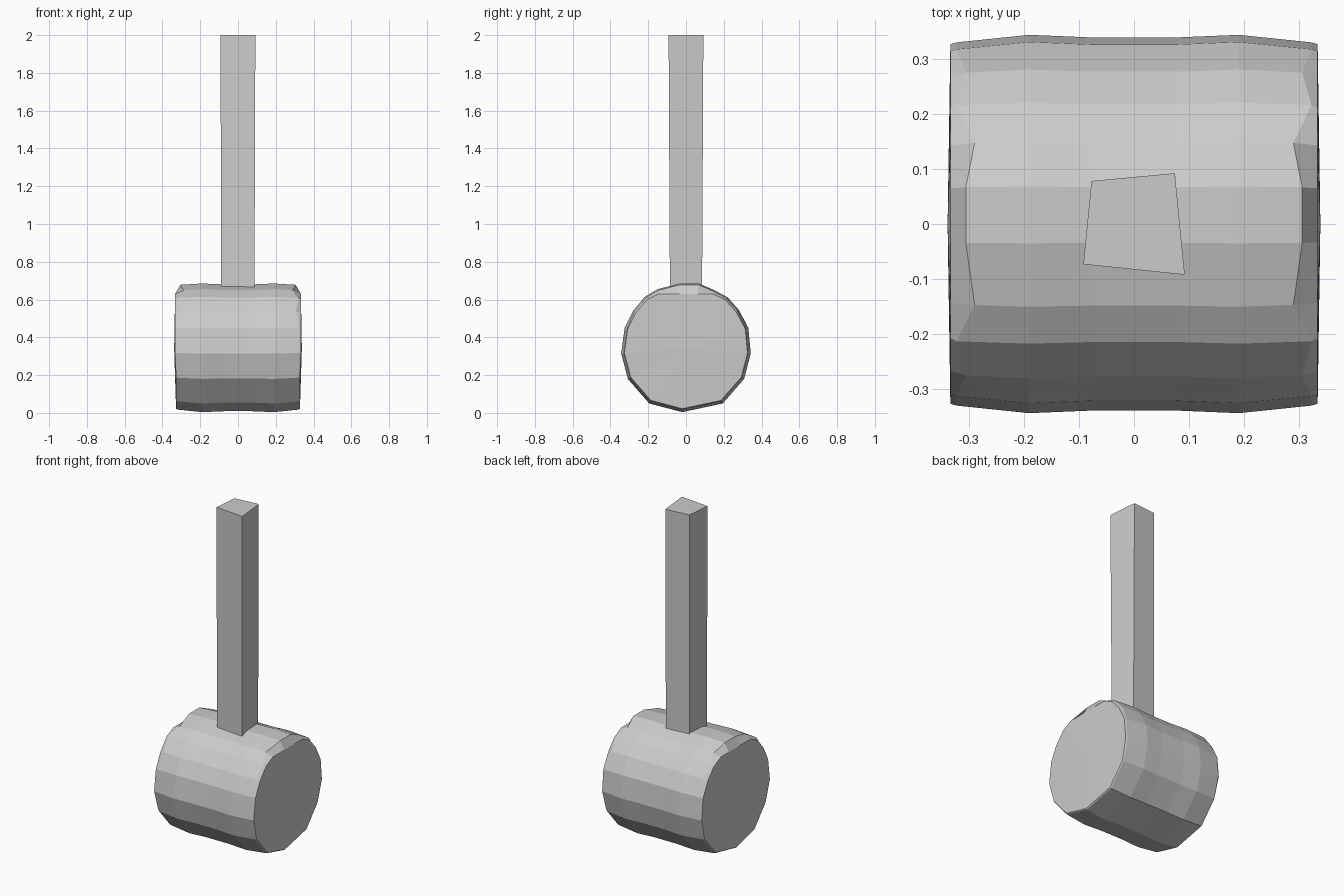
import bpy, bmesh

if "Cube" in bpy.data.objects:
    bpy.data.objects.remove(bpy.data.objects["Cube"])

grey = bpy.data.materials.new("plain grey")
grey.diffuse_color = (0.6, 0.6, 0.6, 1)
grey.use_nodes = True
grey.node_tree.nodes["Principled BSDF"].inputs["Base Color"].default_value = grey.diffuse_color


def make_object(name, bm):
    bmesh.ops.recalc_face_normals(bm, faces=bm.faces[:])
    mesh = bpy.data.meshes.new(name)
    bm.to_mesh(mesh)
    bm.free()
    mesh.materials.append(grey)
    obj = bpy.data.objects.new(name, mesh)
    bpy.context.collection.objects.link(obj)


def loft(bm, rings):
    loops = [[bm.verts.new(p) for p in ring] for ring in rings]
    for a, b in zip(loops, loops[1:]):
        for i in range(len(a)):
            j = (i + 1) % len(a)
            bm.faces.new((a[i], a[j], b[j], b[i]))
    return loops


# Mallet head: hand-cut cross-section (y, z) lofted along x
MID = 0.345
profile = [(-0.035, 0.685), (-0.15, 0.655), (-0.217, 0.615), (-0.28, 0.54),
           (-0.325, 0.45), (-0.343, 0.315), (-0.308, 0.18), (-0.195, 0.05),
           (-0.02, 0.004), (0.195, 0.05), (0.308, 0.18), (0.343, 0.315),
           (0.33, 0.45), (0.28, 0.545), (0.22, 0.612), (0.15, 0.65),
           (0.068, 0.685)]


def shoulder_x(y, z):
    # chipped upper edge of the striking faces
    if z < 0.5 or 0.2 < abs(y) < 0.25:
        return 0.322
    return 0.289 if 0.1 < abs(y) < 0.2 else 0.305


def section(x, s):
    return [(x, y * s, MID + (z - MID) * s) for y, z in profile]


def shoulder(side):
    out = []
    for y, z in profile:
        s = 0.98 if z > 0.5 else 0.96
        out.append((side * shoulder_x(y, z), y * s, MID + (z - MID) * s))
    return out


def face_rim(side):
    return [(side * (0.333 if z > 0.3 else 0.328), y * 0.95,
             min(0.63, MID + (z - MID) * 0.945)) for y, z in profile]


bm = bmesh.new()
loops = loft(bm, [face_rim(-1), shoulder(-1), section(-0.19, 1.0),
                  section(-0.075, 0.986), section(0.075, 0.986),
                  section(0.19, 1.0), shoulder(1), face_rim(1)])
for side, rim in ((-1, loops[0]), (1, loops[-1])):
    centre = bm.verts.new((side * 0.338, 0, 0.34))
    for i in range(len(rim)):
        bm.faces.new((rim[i], rim[(i + 1) % len(rim)], centre))
make_object("mallet_head", bm)

# Handle: slightly crooked square shaft
base = [(-0.09, -0.073), (0.087, -0.085), (0.075, 0.085), (-0.077, 0.078)]
top = [(-0.092, -0.073), (0.092, -0.092), (0.074, 0.092), (-0.077, 0.078)]
bm = bmesh.new()
loops = loft(bm, [[(x, y, 0.62) for x, y in base], [(x, y, 2.0) for x, y in top]])
for ring in loops:
    bm.faces.new(ring)
make_object("handle", bm)
